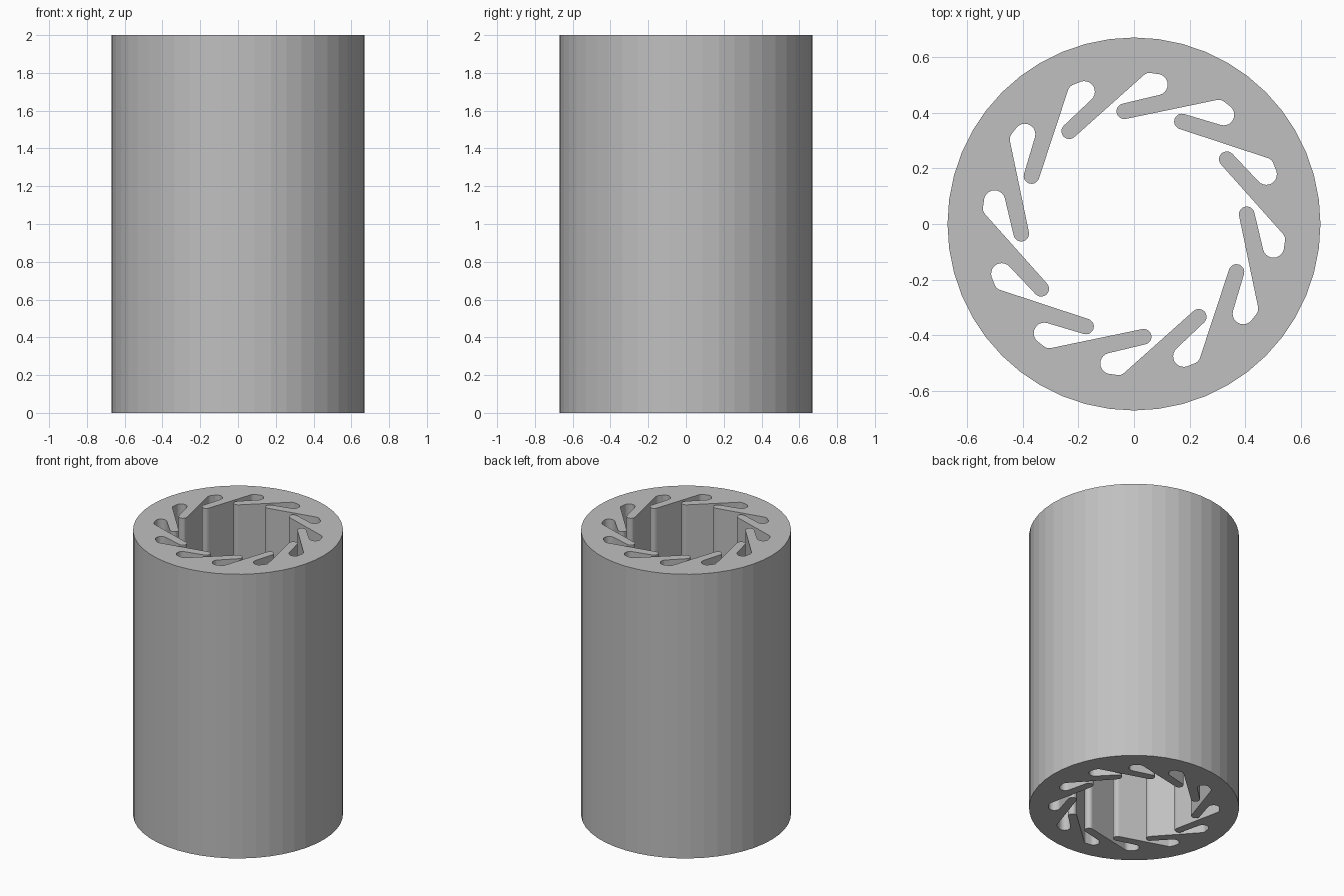
import bpy, bmesh
from math import cos, sin, radians, tau
from mathutils import Matrix, Vector

if "Cube" in bpy.data.objects:
    bpy.data.objects.remove(bpy.data.objects["Cube"])

FINGERS = 12
OUTER_RADIUS, HEIGHT = 0.67, 2.0
OUTER_SIDES = 48


def arc(cx, cy, r, start, end, steps):
    """Points along an arc, angles in degrees."""
    angles = [radians(start + (end - start) * i / steps) for i in range(steps + 1)]
    return [Vector((cx + r * cos(a), cy + r * sin(a), 0)) for a in angles]


# One repeat of the bore: slot corner, slot end, then the rounded finger tip
segment = (arc(0.0557, 0.513, 0.030, 133, 84, 4)
           + arc(0.083, 0.501, 0.038, 80, -77, 10)
           + arc(-0.035, 0.405, 0.028, 103, 283, 10))
bore = []
for k in range(FINGERS):
    turn = Matrix.Rotation(-tau * k / FINGERS, 3, 'Z')
    bore += [turn @ p for p in segment]

rim = [Vector((OUTER_RADIUS * cos(tau * i / OUTER_SIDES),
               OUTER_RADIUS * sin(tau * i / OUTER_SIDES), 0))
       for i in range(OUTER_SIDES)]

# Fill the cross-section between rim and bore, then raise it
bm = bmesh.new()
edges = []
for loop in (rim, bore):
    verts = [bm.verts.new(p) for p in loop]
    edges += [bm.edges.new((v, verts[(i + 1) % len(verts)])) for i, v in enumerate(verts)]
bmesh.ops.triangle_fill(bm, edges=edges, use_beauty=True, normal=(0, 0, 1))
raised = bmesh.ops.extrude_face_region(bm, geom=bm.faces[:], use_keep_orig=True)
top = [g for g in raised['geom'] if isinstance(g, bmesh.types.BMVert)]
bmesh.ops.translate(bm, verts=top, vec=(0, 0, HEIGHT))
bmesh.ops.recalc_face_normals(bm, faces=bm.faces[:])

mesh = bpy.data.meshes.new("slotted_sleeve")
bm.to_mesh(mesh)
bm.free()

# Plain grey body
grey = bpy.data.materials.new("grey")
grey.diffuse_color = (0.527, 0.527, 0.527, 1)
grey.use_nodes = True
grey.node_tree.nodes["Principled BSDF"].inputs["Base Color"].default_value = grey.diffuse_color
mesh.materials.append(grey)
sleeve = bpy.data.objects.new("slotted_sleeve", mesh)
bpy.context.collection.objects.link(sleeve)
